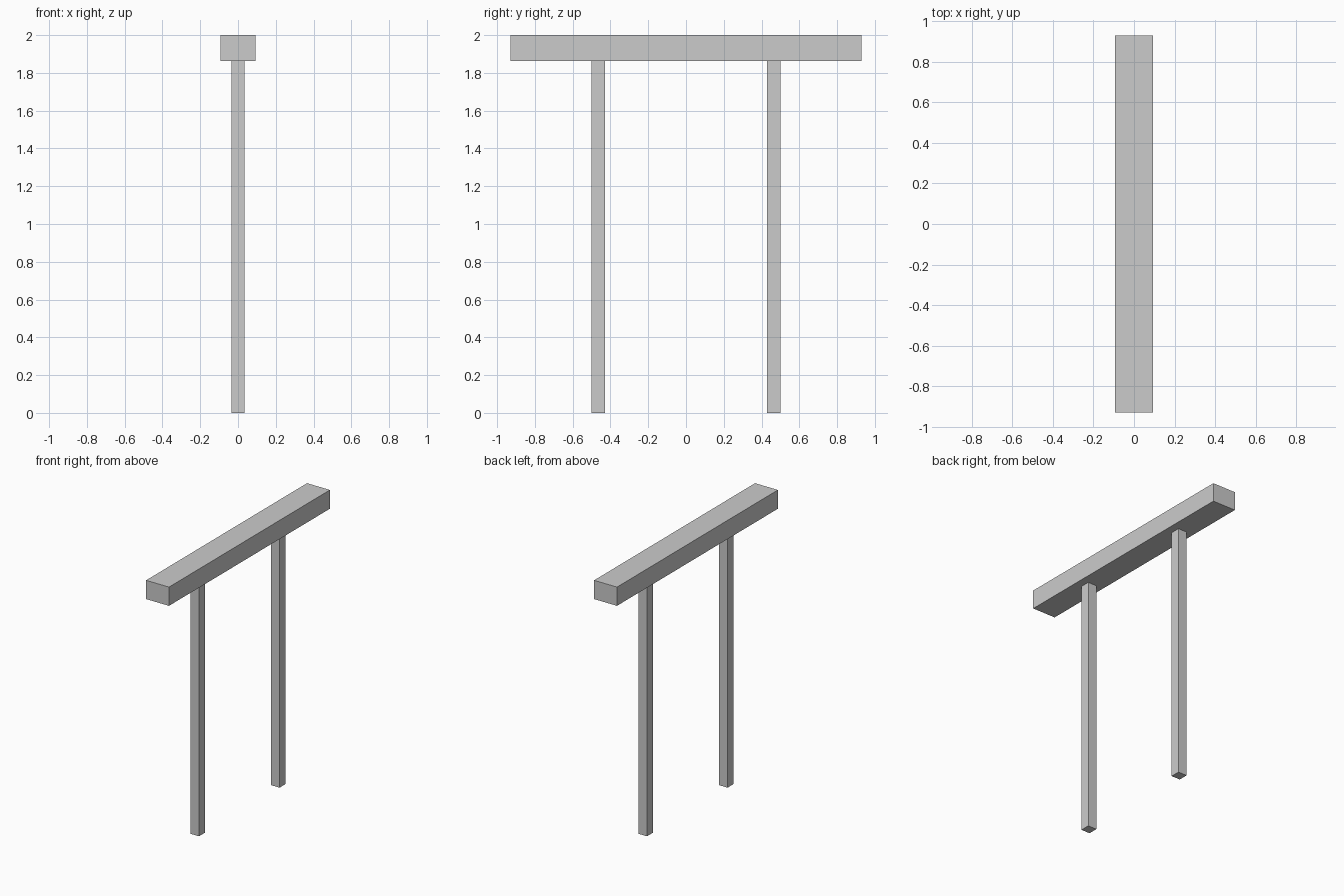
import bpy

if "Cube" in bpy.data.objects:
    bpy.data.objects.remove(bpy.data.objects["Cube"])


def box(name, size, centre):
    """Add a box with its dimensions baked into the mesh."""
    bpy.ops.mesh.primitive_cube_add(size=1, location=centre)
    obj = bpy.context.object
    obj.name = name
    obj.scale = size
    bpy.ops.object.transform_apply(location=False, rotation=False, scale=True)
    return obj


HEIGHT = 2.0
BEAM_W, BEAM_L, BEAM_H = 0.185, 1.858, 0.137
POST_W, POST_Y = 0.07, 0.465
post_h = HEIGHT - BEAM_H

# Horizontal top beam running front to back
box("top_beam", (BEAM_W, BEAM_L, BEAM_H), (0, 0, HEIGHT - BEAM_H / 2))

# Two square posts standing on the ground
for name, side in (("front_post", -1), ("back_post", 1)):
    box(name, (POST_W, POST_W, post_h), (0, side * POST_Y, post_h / 2))
